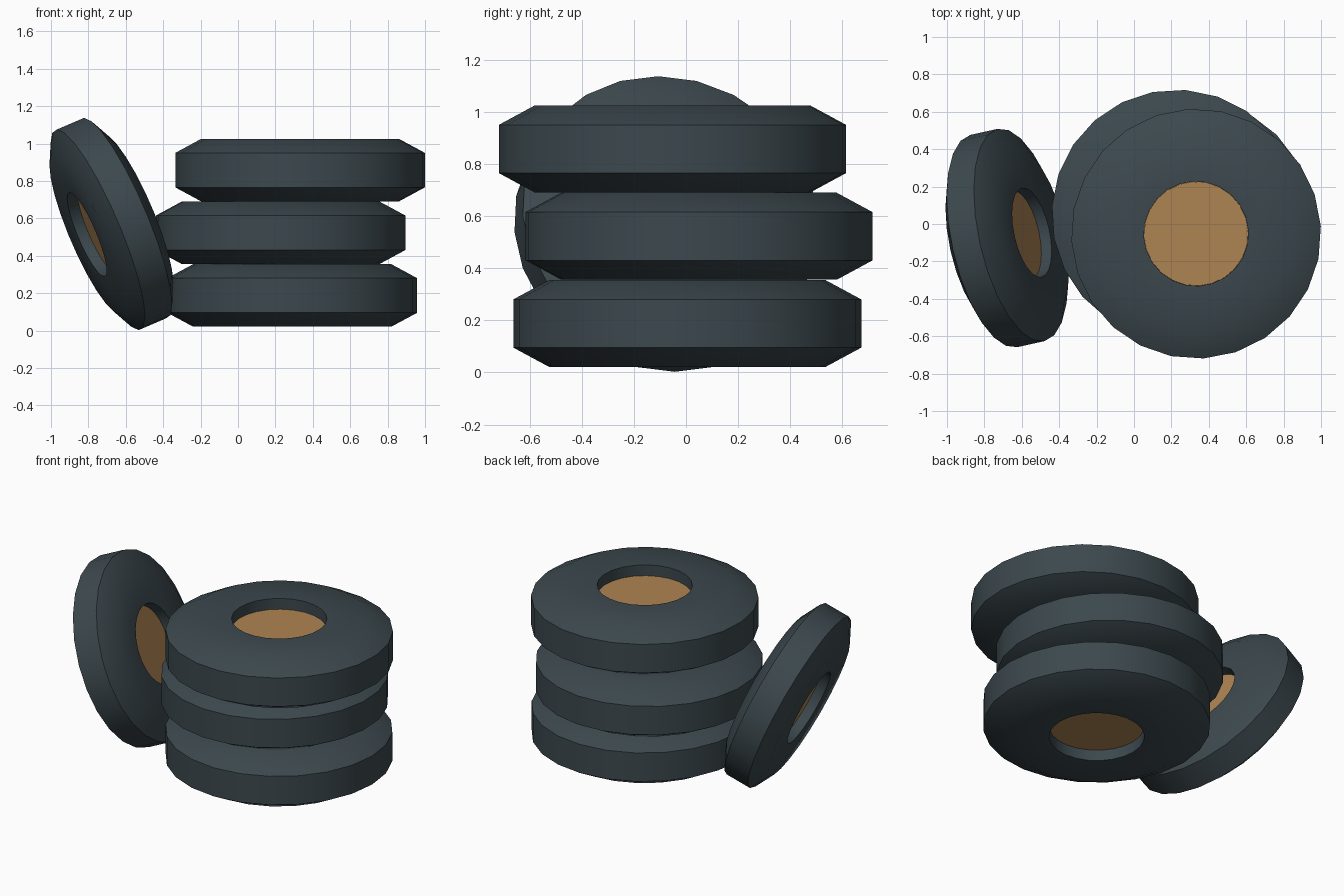
import bpy
import bmesh
import math
from mathutils import Vector, Matrix

cube = bpy.data.objects.get("Cube")
if cube:
    bpy.data.objects.remove(cube)

SIDES = 24


def make_material(name, colour):
    mat = bpy.data.materials.new(name)
    mat.use_nodes = True
    mat.diffuse_color = (*colour, 1)
    mat.node_tree.nodes["Principled BSDF"].inputs["Base Color"].default_value = (*colour, 1)
    return mat


rubber = make_material("dark slate rubber", (0.045, 0.065, 0.075))
wood = make_material("tan wood", (0.42, 0.23, 0.085))


def add_object(name, bm, mat, matrix):
    bmesh.ops.recalc_face_normals(bm, faces=bm.faces)
    mesh = bpy.data.meshes.new(name)
    bm.to_mesh(mesh)
    bm.free()
    mesh.materials.append(mat)
    obj = bpy.data.objects.new(name, mesh)
    bpy.context.collection.objects.link(obj)
    obj.matrix_world = matrix
    bpy.ops.object.select_all(action='DESELECT')
    obj.select_set(True)
    bpy.context.view_layer.objects.active = obj
    bpy.ops.object.shade_smooth_by_angle(angle=math.radians(31))


def add_tyre(name, matrix):
    # Chamfered ring: upper half profile mirrored to the lower half
    half = [(0.28, 0.167), (0.53, 0.167), (0.668, 0.0925)]
    profile = half + [(r, -z) for r, z in reversed(half)]
    bm = bmesh.new()
    rings = []
    for i in range(SIDES):
        a = math.tau * i / SIDES
        rings.append([bm.verts.new((r * math.cos(a), r * math.sin(a), z)) for r, z in profile])
    for i, ring in enumerate(rings):
        after = rings[(i + 1) % SIDES]
        for j in range(len(profile)):
            k = (j + 1) % len(profile)
            bm.faces.new((ring[j], after[j], after[k], ring[k]))
    add_object(name + "_tyre", bm, rubber, matrix)

    # Recessed wooden disc filling the hole
    bm = bmesh.new()
    bmesh.ops.create_cone(bm, cap_ends=True, segments=SIDES, radius1=0.279,
                          radius2=0.279, depth=0.195)
    add_object(name + "_hub_disc", bm, wood, matrix)


# Stack of three tyres, each slightly shifted and turned
stack = [("bottom", 0.29, 0.005, 0), ("middle", 0.228, 0.05, -4), ("top", 0.332, -0.052, 3.5)]
for level, (name, x, y, turn) in enumerate(stack):
    place = Matrix.Translation((x, y, 0.188 + 0.335 * level))
    add_tyre(name, place @ Matrix.Rotation(math.radians(turn), 4, 'Z'))

# Smaller tyre leaning against the stack
tilt = Vector((0.9, 0.2, 0.385)).to_track_quat('Z', 'Y').to_matrix().to_4x4()
add_tyre("leaning", Matrix.Translation((-0.677, -0.075, 0.57)) @ tilt @ Matrix.Scale(0.87, 4))
